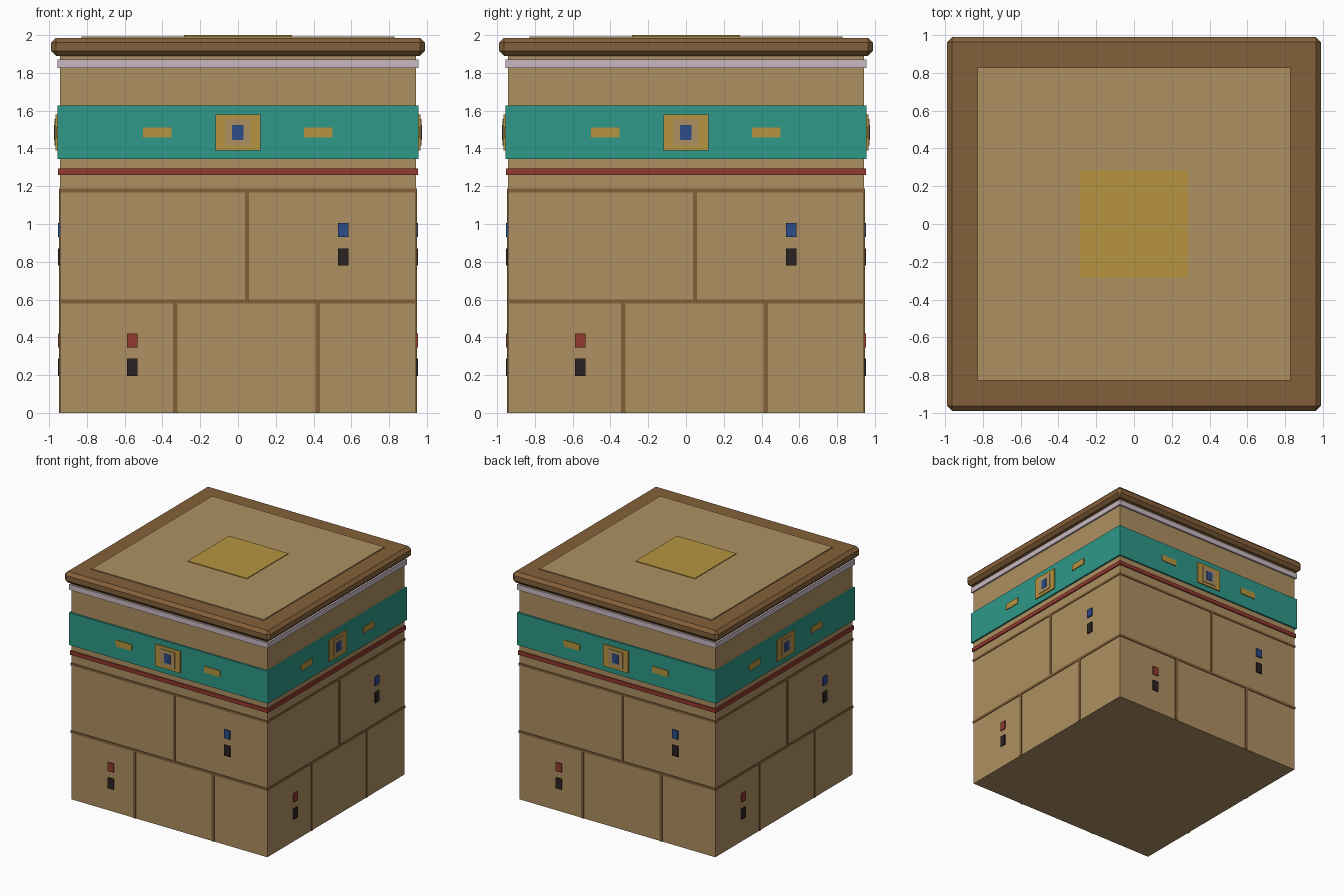
import bpy
import bmesh
from math import pi
from mathutils import Matrix

default_cube = bpy.data.objects.get("Cube")
if default_cube:
    bpy.data.objects.remove(default_cube, do_unlink=True)


def to_linear(channel):
    value = channel / 255
    return value / 12.92 if value <= 0.04045 else ((value + 0.055) / 1.055) ** 2.4


def make_material(name, red, green, blue):
    material = bpy.data.materials.new(name)
    material.use_nodes = True
    colour = (to_linear(red), to_linear(green), to_linear(blue), 1)
    material.diffuse_color = colour
    shader = material.node_tree.nodes["Principled BSDF"]
    shader.inputs["Base Color"].default_value = colour
    shader.inputs["Roughness"].default_value = 0.9
    return material


tan = make_material("tan", 174, 144, 98)
brown = make_material("brown", 132, 96, 58)
gold = make_material("gold", 182, 148, 62)
teal = make_material("teal", 45, 152, 136)
lavender = make_material("lavender", 200, 184, 192)
red = make_material("red", 146, 56, 44)
blue = make_material("blue", 44, 76, 136)
charcoal = make_material("charcoal", 42, 35, 34)


def add_box(bm, low, high, turn=Matrix()):
    """Add a box between two corners, turned about the vertical axis."""
    size = [b - a for a, b in zip(low, high)]
    centre = [(a + b) / 2 for a, b in zip(low, high)]
    matrix = turn @ Matrix.Translation(centre) @ Matrix.Diagonal((*size, 1))
    bmesh.ops.create_cube(bm, size=1, matrix=matrix)


def finish(name, bm, material):
    mesh = bpy.data.meshes.new(name)
    bm.to_mesh(mesh)
    bm.free()
    mesh.materials.append(material)
    part = bpy.data.objects.new(name, mesh)
    bpy.context.scene.collection.objects.link(part)
    return part


def square_slab(name, half, bottom, top, material):
    """A square layer centred on the vertical axis."""
    bm = bmesh.new()
    add_box(bm, (-half, -half, bottom), (half, half, top))
    return finish(name, bm, material)


def wall_plates(name, spans, bottom, top, inner, outer, material):
    """Plates on the front wall, repeated on all four walls."""
    bm = bmesh.new()
    for quarter in range(4):
        turn = Matrix.Rotation(quarter * pi / 2, 4, "Z")
        for left, right in spans:
            add_box(bm, (left, -outer, bottom), (right, -inner, top), turn)
    return finish(name, bm, material)


# Body and the layers wrapped round it
WALL = 0.942
square_slab("body", WALL, 0, 1.9, tan)
square_slab("lower_seam", 0.948, 0.578, 0.6, brown)
square_slab("upper_seam", 0.948, 1.167, 1.187, brown)
square_slab("red_stripe", 0.952, 1.26, 1.295, red)
BAND = 0.957
square_slab("teal_band", BAND, 1.345, 1.627, teal)
square_slab("lavender_trim", BAND, 1.826, 1.872, lavender)

# Lid with bevelled edges, topped by two thin panels
lid = square_slab("lid", 0.99, 1.89, 1.986, brown)
bevel = lid.modifiers.new("edge_bevel", "BEVEL")
bevel.width = 0.026
bevel.segments = 1
square_slab("top_panel", 0.828, 1.98, 1.994, tan)
square_slab("top_plate", 0.285, 1.99, 2, gold)

# Upright joints between the wall panels
wall_plates("lower_joints", [(-0.345, -0.321), (0.411, 0.435)],
            0, 0.578, WALL, 0.948, brown)
wall_plates("upper_joint", [(0.037, 0.059)], 0.6, 1.167, WALL, 0.948, brown)

# Small lights and slots
right_slot, left_slot = [(0.53, 0.586)], [(-0.588, -0.533)]
LIGHT = 0.952
wall_plates("blue_light", right_slot, 0.93, 1.005, WALL, LIGHT, blue)
wall_plates("upper_slot", right_slot, 0.779, 0.871, WALL, LIGHT, charcoal)
wall_plates("red_light", left_slot, 0.345, 0.42, WALL, LIGHT, red)
wall_plates("lower_slot", left_slot, 0.195, 0.287, WALL, LIGHT, charcoal)

# Ornaments on the teal band
wall_plates("gold_bars", [(-0.502, -0.351), (0.349, 0.5)],
            1.457, 1.511, BAND, 0.964, gold)
wall_plates("emblem_frame", [(-0.12, 0.12)], 1.39, 1.58, BAND, 0.967, gold)
wall_plates("emblem_panel", [(-0.07, 0.07)], 1.415, 1.555, 0.967, 0.972, tan)
wall_plates("emblem_gem", [(-0.031, 0.03)], 1.445, 1.525, 0.972, 0.975, blue)
